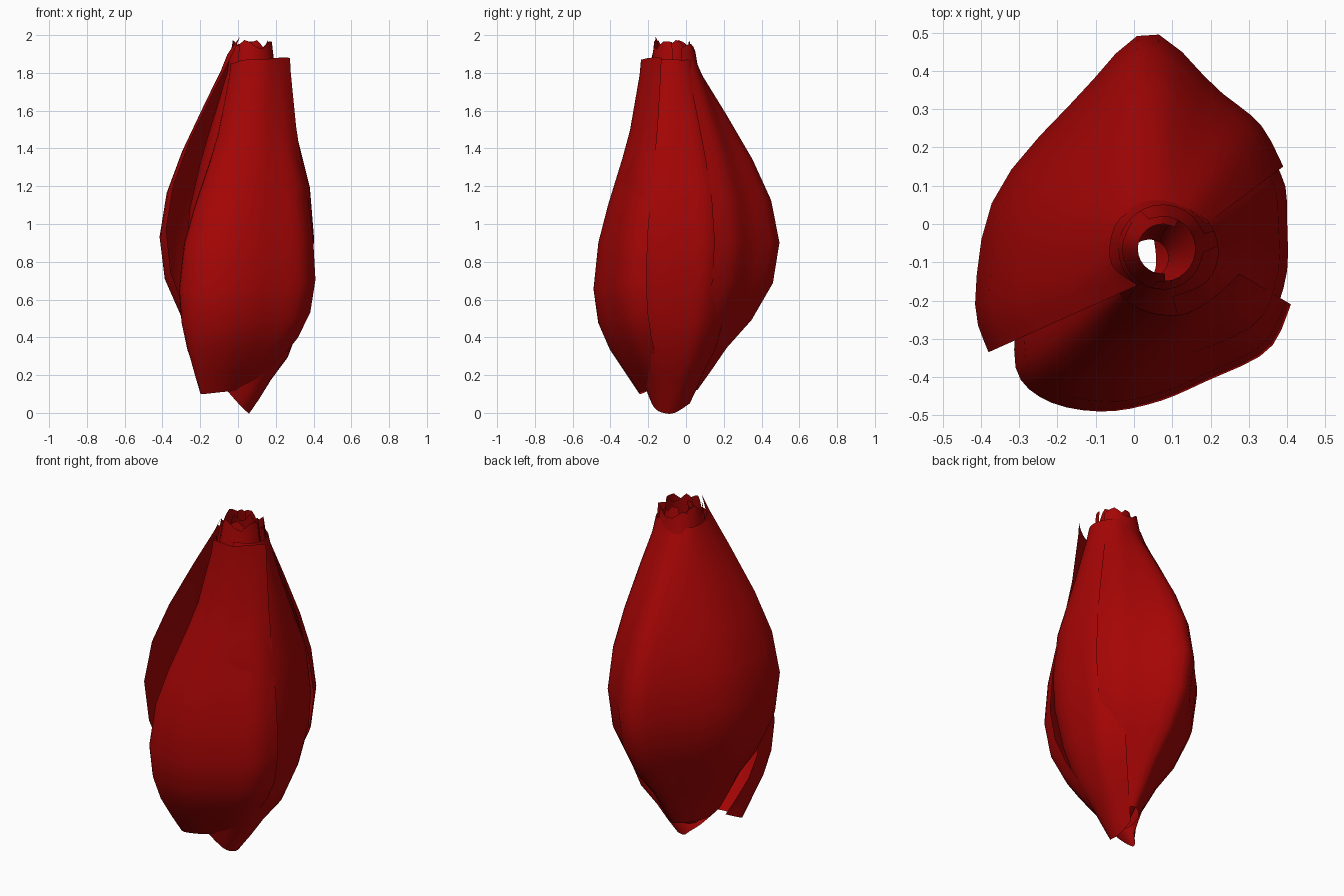
import bpy, bmesh, math
from mathutils import Vector

if "Cube" in bpy.data.objects:
    bpy.data.objects.remove(bpy.data.objects["Cube"])

red = bpy.data.materials.new("deep_red")
red.diffuse_color = (0.38, 0.0015, 0.0015, 1)
red.use_nodes = True
red.node_tree.nodes["Principled BSDF"].inputs["Base Color"].default_value = red.diffuse_color


def along(pts, u):
    """Smooth (Catmull-Rom) point on a short path, u in 0..1."""
    p = [Vector(q) for q in pts]
    s = u * (len(p) - 1)
    i = min(int(s), len(p) - 2)
    t = s - i
    a, b, c, d = p[max(i - 1, 0)], p[i], p[i + 1], p[min(i + 2, len(p) - 1)]
    return 0.5 * (2 * b + (c - a) * t + (2 * a - 5 * b + 4 * c - d) * t * t
                  + (3 * b - a - 3 * c + d) * t ** 3)


def petal(name, top, belly, base, profile, cols=16):
    """Petal sheet: rim, widest plan curve and foot, blended by a (z, bulge) profile."""
    bm = bmesh.new()
    z0, z1 = profile[0][0], profile[-1][0]
    widest = max(profile, key=lambda q: q[1])[0]
    rows = []
    for z, w in profile:
        row = []
        f = (z - z0) / (z1 - z0)
        for c in range(cols + 1):
            u = c / cols
            t, b, m = along(top, u), along(base, u), along(belly, u)
            end = t if z > widest else b
            x = end.x + (m.x - end.x) * w
            y = end.y + (m.y - end.y) * w
            row.append(bm.verts.new((x, y, b.z + (t.z - b.z) * f)))
        rows.append(row)
    for r0, r1 in zip(rows, rows[1:]):
        for c in range(cols):
            bm.faces.new((r0[c], r0[c + 1], r1[c + 1], r1[c]))
    me = bpy.data.meshes.new(name)
    bm.to_mesh(me)
    bm.free()
    me.materials.append(red)
    me.shade_smooth()
    ob = bpy.data.objects.new(name, me)
    bpy.context.collection.objects.link(ob)
    return ob


# Back petal, wraps the whole rear and left side
petal("back_petal",
      [(.01, -.16, 1.99), (-.06, -.10, 1.89), (-.04, .01, 1.87), (.06, .05, 1.86),
       (.14, .04, 1.88), (.19, .0, 1.87)],
      [(-.38, -.335, 0), (-.415, -.20, 0), (-.36, .08, 0), (-.14, .34, 0), (.04, .50, 0),
       (.22, .35, 0), (.33, .26, 0), (.39, .15, 0)],
      [(-.08, -.20, .14), (-.07, -.1, .12), (-.03, .0, .12), (.04, .06, .12),
       (.09, .03, .12), (.1, -.02, .12)],
      [(.1, 0), (.2, .16), (.33, .36), (.48, .66), (.68, .92), (.9, 1), (1.13, .9),
       (1.35, .68), (1.6, .36), (1.8, .09), (1.88, 0)], 22)

# Front petal: square lower left corner, left edge tucked under the back petal
petal("front_petal",
      [(-.04, -.14, 1.85), (-.03, -.19, 1.85), (.04, -.23, 1.87), (.13, -.235, 1.87),
       (.21, -.19, 1.88), (.275, -.13, 1.88)],
      [(-.31, -.25, 0), (-.305, -.39, 0), (-.22, -.465, 0), (-.08, -.49, 0), (.06, -.465, 0),
       (.19, -.41, 0), (.35, -.33, 0), (.41, -.21, 0)],
      [(-.14, -.17, .13), (-.20, -.24, .1), (-.09, -.24, .11), (.0, -.20, .12),
       (.07, -.18, .14), (.14, -.13, .18)],
      [(.1, 0), (.2, .3), (.33, .66), (.47, .9), (.65, 1), (.9, .9), (1.1, .7),
       (1.35, .4), (1.5, .24), (1.8, .03), (1.88, 0)], 24)

# Right petal, tucked between the other two and reaching the lowest point
petal("right_petal",
      [(.10, -.19, 1.87), (.19, -.15, 1.87), (.22, -.07, 1.87), (.19, .01, 1.87),
       (.12, .04, 1.88)],
      [(.15, -.36, 0), (.33, -.28, 0), (.395, -.15, 0), (.40, .0, 0), (.385, .13, 0),
       (.28, .25, 0)],
      [(-.06, -.21, .12), (.02, -.17, .03), (.055, -.12, .0), (.055, -.06, .0),
       (.04, .02, .05)],
      [(0, 0), (.08, .16), (.18, .34), (.3, .6), (.5, .82), (.73, .97), (.93, 1),
       (1.2, .88), (1.55, .4), (1.8, .08), (1.88, 0)])


def arc(cx, cy, rx, ry, a0, a1, z, wave=0.0):
    """Open elliptical arc, with an optional wavy height for ragged rims."""
    out = []
    for i in range(9):
        a = math.radians(a0 + (a1 - a0) * i / 8)
        out.append((cx + rx * math.cos(a), cy + ry * math.sin(a),
                    z + wave * math.sin(1.9 * i)))
    return out


# Nested inner petals rolled around the open throat
inner = [(.08, 0), (.25, .25), (.45, .62), (.65, .9), (.85, 1), (1.1, .9), (1.35, .66),
         (1.6, .36), (1.8, .1), (1.93, 0)]
for i, (a0, rim, belly, z) in enumerate([(20, .115, .31, 1.93), (140, .105, .28, 1.95),
                                         (260, .085, .24, 1.95), (60, .065, .19, 1.93)]):
    petal(f"inner_petal_{i + 1}",
          arc(.075, -.065, rim, rim, a0, a0 + 215, z, .025),
          arc(.03, -.04, belly, belly, a0 - 10, a0 + 225, 0),
          arc(.04, -.09, .05, .05, a0, a0 + 215, .08), inner)
